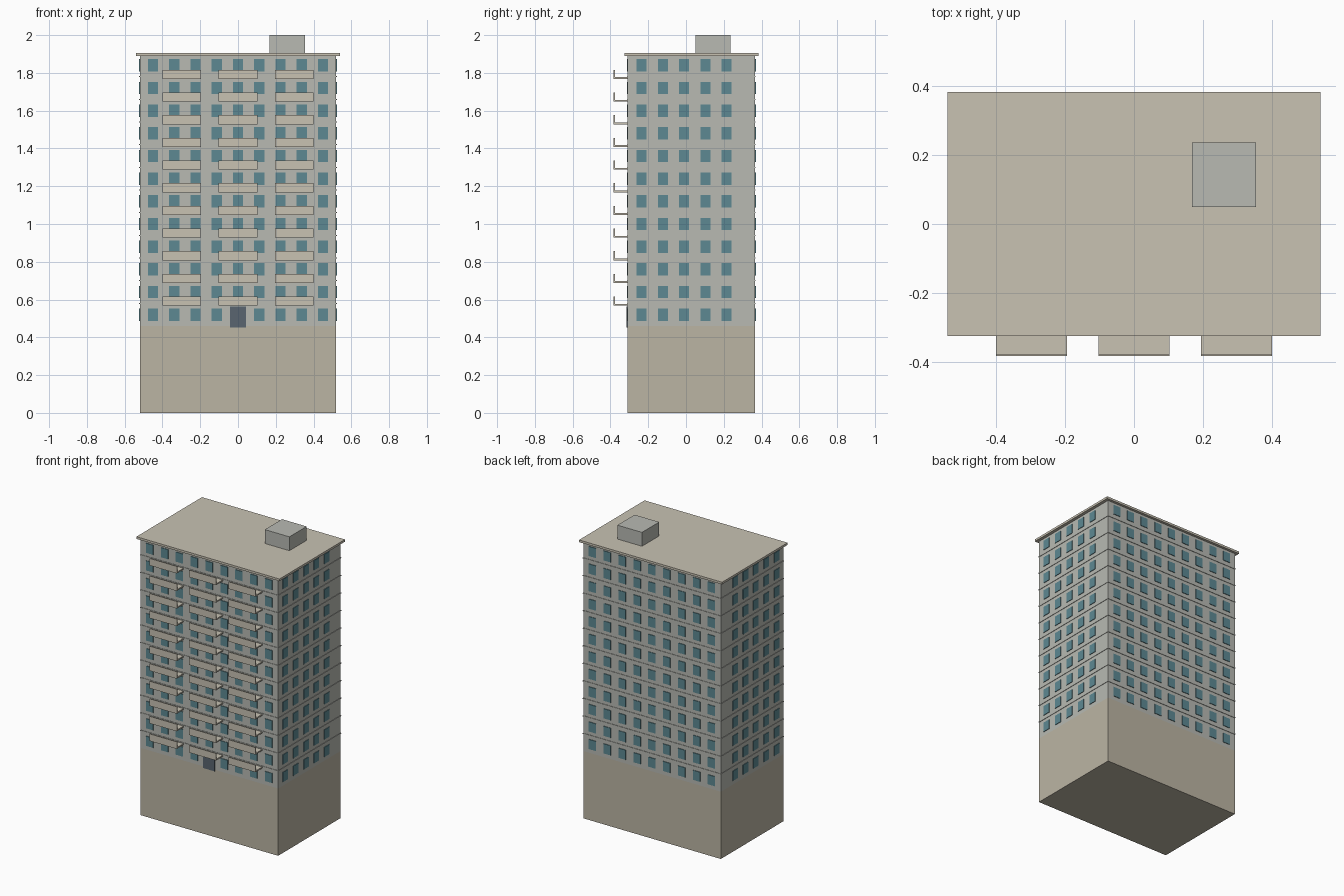
import bpy, bmesh
from mathutils import Matrix, Vector

if "Cube" in bpy.data.objects:
    bpy.data.objects.remove(bpy.data.objects["Cube"])


def material(name, rgb):
    m = bpy.data.materials.new(name)
    m.diffuse_color = (*rgb, 1)
    m.use_nodes = True
    m.node_tree.nodes["Principled BSDF"].inputs["Base Color"].default_value = m.diffuse_color
    return m


WALL = material("wall_grey", (0.48, 0.49, 0.45))
TAN = material("base_tan", (0.50, 0.46, 0.37))
TRIM = material("trim_cream", (0.58, 0.54, 0.45))
GLASS = material("window_glass", (0.11, 0.25, 0.29))
DOOR = material("door_grey", (0.10, 0.13, 0.16))


def boxes(name, mat, items):
    """One object made of boxes, each given as (x0, x1, y0, y1, z0, z1)."""
    bm = bmesh.new()
    for x0, x1, y0, y1, z0, z1 in items:
        centre = Vector((x0 + x1, y0 + y1, z0 + z1)) / 2
        size = (x1 - x0, y1 - y0, z1 - z0, 1)
        bmesh.ops.create_cube(bm, size=1, matrix=Matrix.Translation(centre) @ Matrix.Diagonal(size))
    mesh = bpy.data.meshes.new(name)
    bm.to_mesh(mesh)
    bm.free()
    mesh.materials.append(mat)
    ob = bpy.data.objects.new(name, mesh)
    bpy.context.collection.objects.link(ob)
    return ob


# Main dimensions
X, Y0, Y1 = 0.52, -0.309, 0.366
BASE, STOREY, FLOORS, TOP = 0.46, 0.12, 12, 1.89
OUT = 0.004
levels = [BASE + STOREY * k for k in range(FLOORS)]

# Base, tower, roof and rooftop plant room
boxes("base", TAN, [(-X, X, Y0, Y1, 0, BASE)])
boxes("tower", WALL, [(-X, X, Y0, Y1, BASE, TOP)])
boxes("roof_slab", TRIM, [(-0.541, 0.541, -0.325, 0.383, TOP, 1.905)])
boxes("plant_room", WALL, [(0.168, 0.354, 0.05, 0.236, 1.905, 2.0)])

# Thin band around the tower at every floor level
boxes("floor_bands", WALL, [(-X - 0.003, X + 0.003, Y0 - 0.003, Y1 + 0.003, z - 0.003, z + 0.003)
                            for z in levels[1:]])

# Windows on all four sides
W, H = 0.027, 0.033
panes = []
for z in levels:
    low, high = z + STOREY / 2 - H, z + STOREY / 2 + H
    for i in range(9):
        x = -0.45 + 0.1125 * i
        panes.append((x - W, x + W, Y0 - OUT, Y0 + OUT, low, high))
        panes.append((x - W, x + W, Y1 - OUT, Y1 + OUT, low, high))
    for i in range(5):
        y = -0.235 + 0.1125 * i
        for side in (-X, X):
            panes.append((side - OUT, side + OUT, y - W, y + W, low, high))
boxes("windows", GLASS, panes)

# Entrance door
boxes("door", DOOR, [(-0.043, 0.043, Y0 - 0.006, Y0 + 0.006, 0.452, 0.562)])

# Balconies: a slab and a front parapet, open at the ends
slabs, parapets = [], []
for z in levels[1:]:
    for x in (-0.298, 0, 0.298):
        slabs.append((x - 0.103, x + 0.103, -0.378, Y0, z - 0.012, z - 0.003))
        parapets.append((x - 0.103, x + 0.103, -0.383, -0.377, z - 0.012, z + 0.036))
boxes("balcony_slabs", TRIM, slabs)
boxes("balcony_parapets", TRIM, parapets)
